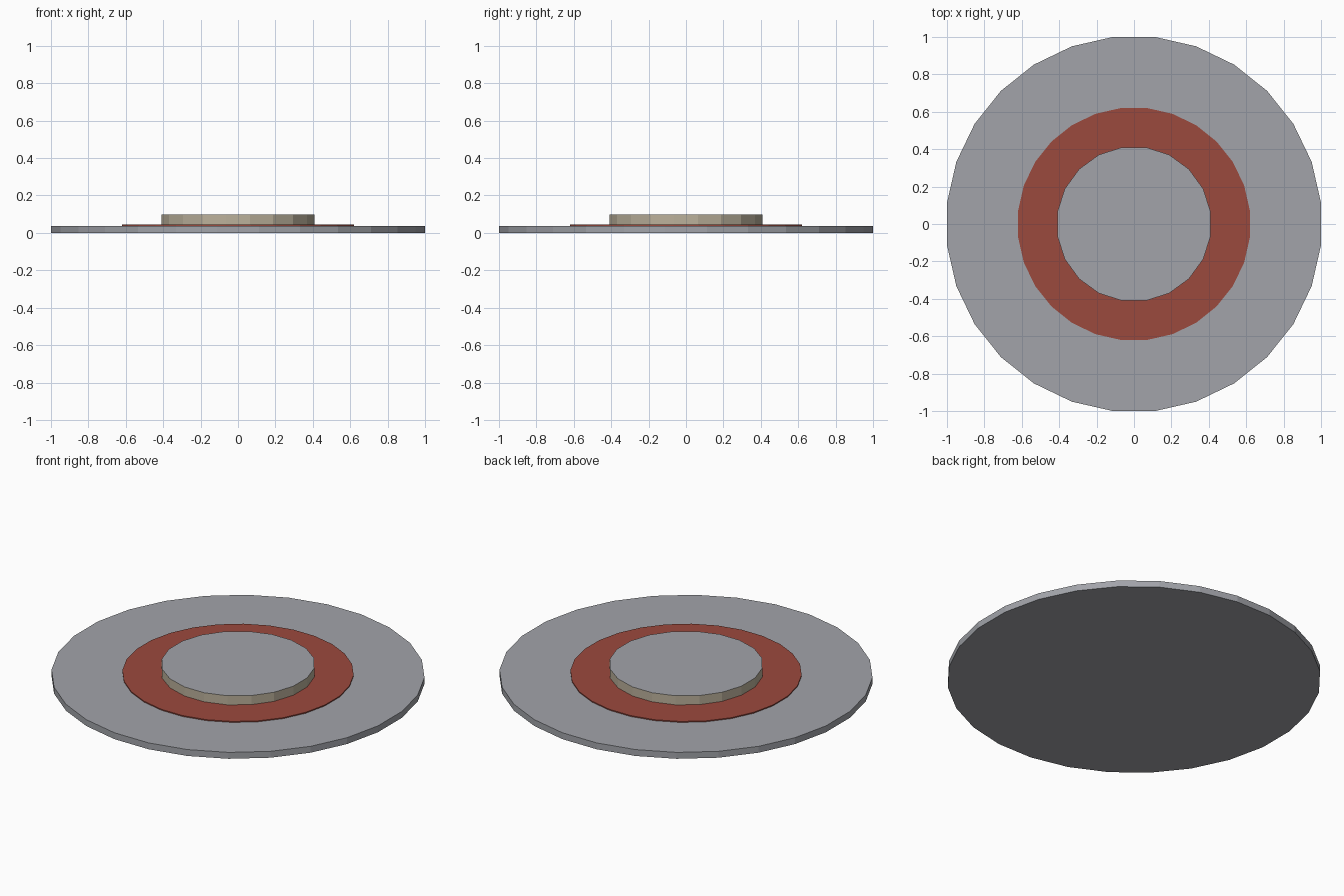
import bpy
import bmesh
from math import pi, cos
from mathutils import Matrix

cube = bpy.data.objects.get("Cube")
if cube:
    bpy.data.objects.remove(cube, do_unlink=True)


def make_material(name, rgb):
    mat = bpy.data.materials.new(name)
    mat.use_nodes = True
    color = (*rgb, 1.0)
    mat.diffuse_color = color
    mat.node_tree.nodes["Principled BSDF"].inputs["Base Color"].default_value = color
    return mat


grey = make_material("steel grey", (0.36, 0.37, 0.40))
red = make_material("brick red", (0.33, 0.067, 0.047))
beige = make_material("warm beige", (0.50, 0.44, 0.33))


def add_disc(name, sides, half_width, bottom, top, side_mat, top_mat=None):
    """Faceted disc with flats facing the axes; half_width is measured to a flat."""
    radius = half_width / cos(pi / sides)
    place = Matrix.Translation((0, 0, (bottom + top) / 2)) @ Matrix.Rotation(pi / sides, 4, "Z")
    bm = bmesh.new()
    bmesh.ops.create_cone(bm, cap_ends=True, segments=sides, radius1=radius,
                          radius2=radius, depth=top - bottom, matrix=place)
    bm.normal_update()
    mesh = bpy.data.meshes.new(name)
    mesh.materials.append(side_mat)
    if top_mat:
        mesh.materials.append(top_mat)
        for face in bm.faces:
            if face.normal.z > 0.5:
                face.material_index = 1
    bm.to_mesh(mesh)
    bm.free()
    obj = bpy.data.objects.new(name, mesh)
    bpy.context.collection.objects.link(obj)
    return obj


# Wide base plate, thin coloured band, raised hub with a grey top
add_disc("base_plate", 28, 1.0, 0.0, 0.038, grey)
add_disc("red_band", 28, 0.62, 0.036, 0.044, red)
add_disc("raised_hub", 20, 0.41, 0.038, 0.098, beige, grey)
